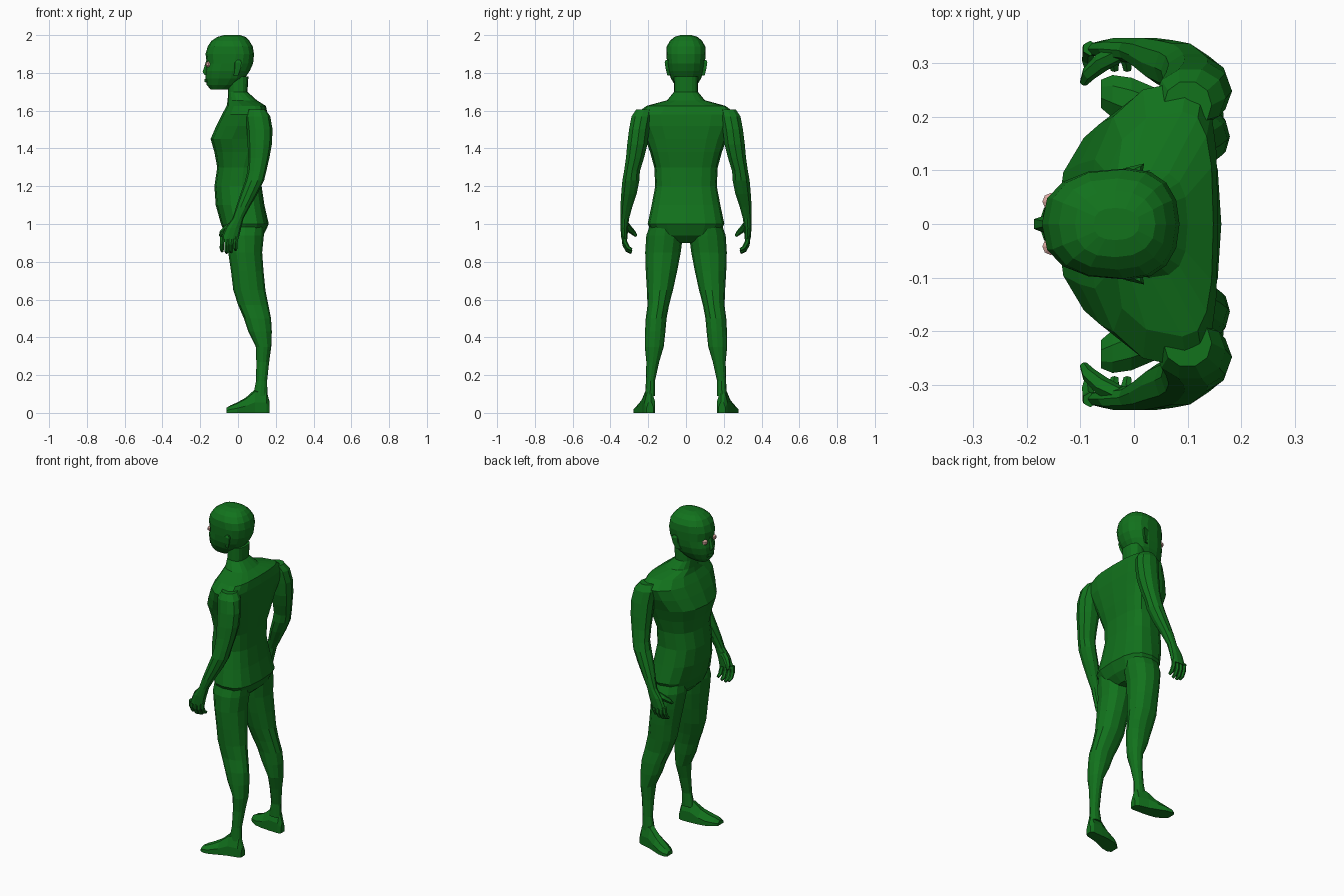
import bpy, math
from mathutils import Vector


def material(name, rgb):
    m = bpy.data.materials.new(name)
    m.diffuse_color = (*rgb, 1)
    return m


GREEN = material("skin_green", (0.006, 0.17, 0.012))
PINK = material("eye_pink", (0.75, 0.42, 0.38))


def skin(name, rings, mirror=False, mat=GREEN):
    """Join a list of equal-length point rings with quads and cap the ends."""
    n = len(rings[0])
    verts = [p for r in rings for p in r]
    faces = [(i * n + j, i * n + (j + 1) % n, (i + 1) * n + (j + 1) % n, (i + 1) * n + j)
             for i in range(len(rings) - 1) for j in range(n)]
    faces += [tuple(range(n))[::-1], tuple(range(len(verts) - n, len(verts)))]
    me = bpy.data.meshes.new(name)
    me.from_pydata(verts, [], faces)
    ob = bpy.data.objects.new(name, me)
    bpy.context.collection.objects.link(ob)
    me.materials.append(mat)
    bpy.context.view_layer.objects.active = ob
    bpy.ops.object.select_all(action='DESELECT')
    ob.select_set(True)
    bpy.ops.object.mode_set(mode='EDIT')
    bpy.ops.mesh.select_all(action='SELECT')
    bpy.ops.mesh.normals_make_consistent(inside=False)
    bpy.ops.object.mode_set(mode='OBJECT')
    if mirror:
        m = ob.modifiers.new("mirror", 'MIRROR')
        m.use_axis = (False, True, False)
    return ob


def section(z, front, back, w, mid, y=0, n=16, pf=2.4, pb=2.8):
    """Body cross-section: widest at mid, with its own front and back depth."""
    pts = []
    for k in range(n):
        a = 2 * math.pi * k / n
        c, s = math.cos(a), math.sin(a)
        p = pb if c > 0 else pf
        d = (back - mid) if c > 0 else (mid - front)
        pts.append((mid + d * math.copysign(abs(c) ** (2 / p), c),
                    y + w * math.copysign(abs(s) ** (2 / p), s), z))
    return pts


def limb(name, rows, n=10):
    skin(name, [section(z, x - rx, x + rx, ry, x, y, n, 2.1, 2.1)
                for z, x, y, rx, ry in rows], True)


def tube(name, path, radii, n=6):
    pts = [Vector(p) for p in path]
    rings = []
    for i, p in enumerate(pts):
        t = (pts[min(i + 1, len(pts) - 1)] - pts[max(i - 1, 0)]).normalized()
        u = t.cross(Vector((1, 0, 0.1))).normalized()
        v = t.cross(u)
        rings.append([p + radii[i] * (u * math.cos(k * math.tau / n) + v * math.sin(k * math.tau / n))
                      for k in range(n)])
    skin(name, rings, True)


# torso and neck: z, front, back, half width, widest x
skin("torso", [section(*r) for r in (
    (0.90, -0.03, 0.09, 0.05, 0.03),
    (0.94, -0.065, 0.135, 0.17, 0.03),
    (1.00, -0.09, 0.163, 0.203, 0.04),
    (1.10, -0.118, 0.14, 0.182, 0.03),
    (1.20, -0.125, 0.125, 0.163, 0.02),
    (1.30, -0.11, 0.125, 0.168, 0.03),
    (1.38, -0.125, 0.14, 0.19, 0.05),
    (1.45, -0.145, 0.15, 0.215, 0.06),
    (1.52, -0.115, 0.157, 0.25, 0.09),
    (1.58, -0.085, 0.157, 0.268, 0.10),
    (1.625, -0.06, 0.148, 0.21, 0.09),
    (1.655, -0.055, 0.10, 0.10, 0.03),
    (1.70, -0.052, 0.05, 0.063, 0.0),
    (1.78, -0.05, 0.055, 0.065, 0.0))])

# head
skin("head", [section(*r, pf=2.5, pb=2.3) for r in (
    (1.713, -0.145, -0.05, 0.035, -0.09),
    (1.735, -0.165, -0.01, 0.058, -0.06),
    (1.77, -0.172, 0.035, 0.08, -0.04),
    (1.81, -0.173, 0.062, 0.094, -0.03),
    (1.85, -0.165, 0.08, 0.100, -0.02),
    (1.90, -0.172, 0.085, 0.104, -0.01),
    (1.94, -0.16, 0.078, 0.102, -0.02),
    (1.97, -0.14, 0.06, 0.085, -0.03),
    (1.99, -0.11, 0.04, 0.062, -0.035),
    (2.00, -0.075, 0.01, 0.03, -0.035))])

# nose and lips
skin("nose", [[(-0.16, -w, z), (-0.16, w, z), (tip, w * 0.5, z), (tip, -w * 0.5, z)]
              for z, w, tip in ((1.87, 0.010, -0.167), (1.805, 0.018, -0.187), (1.788, 0.020, -0.176))])
skin("lips", [[(-0.15, y, 1.762), (x, y, 1.768), (x, y, 1.752), (-0.15, y, 1.745)]
              for y, x in ((-0.03, -0.168), (0, -0.178), (0.03, -0.168))])

# eyes
skin("eyes", [section(1.845 + z, -0.155 - r, -0.155 + r, r, -0.155, 0.042, 8, 2, 2)
              for z, r in ((-0.015, 0.006), (-0.007, 0.016), (0.007, 0.016), (0.015, 0.006))], True, PINK)

# ears
skin("ears", [[(x0, 0.085, z), (x1, 0.085, z), (x1 + 0.005, y, z), (x0 + 0.01, y - 0.008, z)]
              for z, x0, x1, y in ((1.785, -0.025, -0.005, 0.098), (1.82, -0.025, 0.008, 0.107),
                                   (1.855, -0.025, 0.014, 0.113), (1.868, -0.015, 0.008, 0.108))], True)

# arms: z, x, y, radius x, radius y
limb("arms", (
    (1.605, 0.10, 0.222, 0.045, 0.045),
    (1.57, 0.105, 0.235, 0.066, 0.056),
    (1.50, 0.115, 0.248, 0.068, 0.056),
    (1.42, 0.115, 0.258, 0.064, 0.056),
    (1.35, 0.11, 0.270, 0.056, 0.050),
    (1.28, 0.10, 0.286, 0.050, 0.044),
    (1.23, 0.088, 0.292, 0.050, 0.047),
    (1.16, 0.058, 0.302, 0.045, 0.043),
    (1.09, 0.026, 0.316, 0.036, 0.033),
    (1.03, 0.0, 0.324, 0.029, 0.024),
    (0.98, -0.025, 0.327, 0.042, 0.021),
    (0.92, -0.045, 0.326, 0.048, 0.017)))

# curled fingers and thumb
for i in range(4):
    x, drop = -0.082 + i * 0.024, (0.008, 0, 0.003, 0.015)[i]
    tube(f"finger_{i + 1}", [(x, 0.328, 0.935), (x - 0.003, 0.324, 0.89 + drop),
                             (x - 0.004, 0.308, 0.86 + drop), (x - 0.002, 0.288, 0.848 + drop)],
         (0.014, 0.013, 0.012, 0.008))
tube("thumb", [(-0.025, 0.32, 1.0), (-0.06, 0.302, 0.975), (-0.085, 0.28, 0.955), (-0.094, 0.264, 0.937)],
     (0.017, 0.018, 0.014, 0.008))

# legs
limb("legs", (
    (1.01, 0.04, 0.11, 0.10, 0.075),
    (0.94, 0.035, 0.113, 0.102, 0.097),
    (0.85, 0.038, 0.122, 0.090, 0.094),
    (0.75, 0.049, 0.130, 0.086, 0.083),
    (0.65, 0.060, 0.138, 0.085, 0.069),
    (0.57, 0.081, 0.147, 0.080, 0.057),
    (0.50, 0.103, 0.158, 0.072, 0.055),
    (0.43, 0.117, 0.163, 0.062, 0.054),
    (0.35, 0.135, 0.168, 0.041, 0.050),
    (0.27, 0.131, 0.176, 0.034, 0.034),
    (0.17, 0.125, 0.188, 0.029, 0.024),
    (0.09, 0.118, 0.190, 0.038, 0.027)), 12)

# feet: lofted from heel to toes, turned outward
skin("feet", [[(x, y - w, 0), (x, y + w, 0), (x, y + w, h * 0.45), (x, y + w * 0.5, h * 0.9),
               (x, y - w * 0.3, h), (x, y - w, h * 0.5)]
              for x, y, w, h in ((0.167, 0.190, 0.018, 0.06), (0.15, 0.192, 0.028, 0.12),
                                 (0.09, 0.200, 0.034, 0.125), (0.04, 0.212, 0.042, 0.08),
                                 (-0.005, 0.226, 0.047, 0.055), (-0.04, 0.238, 0.040, 0.04),
                                 (-0.062, 0.243, 0.026, 0.026))], True)
